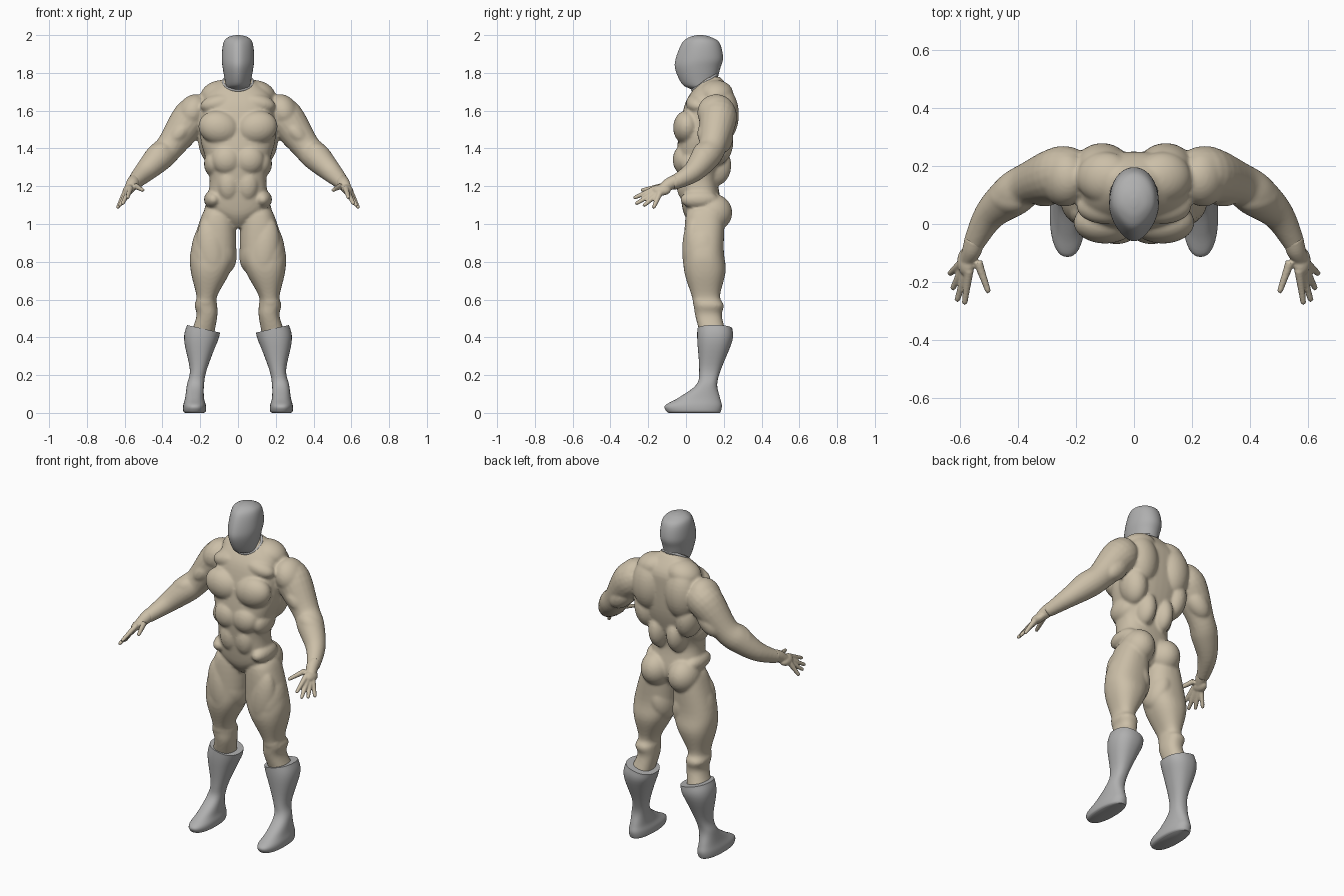
import bpy
import bmesh
import math
from mathutils import Vector, Matrix

old_cube = bpy.data.objects.get("Cube")
if old_cube:
    bpy.data.objects.remove(old_cube, do_unlink=True)

# Part sizes are written in hundredths of a unit
UNIT = Matrix.Scale(0.01, 4)
SIDES = {"left": 1, "right": -1}


def make_material(name, colour):
    material = bpy.data.materials.new(name)
    material.use_nodes = True
    material.diffuse_color = (*colour, 1)
    shader = material.node_tree.nodes["Principled BSDF"]
    shader.inputs["Base Color"].default_value = (*colour, 1)
    return material


skin = make_material("warm beige", (0.6, 0.52, 0.39))
grey = make_material("soft grey", (0.43, 0.43, 0.43))


def bridge_rings(bm, rings):
    """Skin a list of point rings and cap both ends."""
    rows = [[bm.verts.new(point) for point in ring] for ring in rings]
    for low, high in zip(rows, rows[1:]):
        for i in range(len(low)):
            bm.faces.new((low[i - 1], low[i], high[i], high[i - 1]))
    bm.faces.new(rows[0])
    bm.faces.new(rows[-1])


def smooth_rows(rows, steps=5):
    """Smooth spline through profile rows."""
    rows = [Vector(row) for row in rows]
    last = len(rows) - 1
    result = []
    for i in range(last):
        start, end = rows[i], rows[i + 1]
        leave = (end - rows[max(i - 1, 0)]) / 2
        arrive = (rows[min(i + 2, last)] - start) / 2
        for step in range(steps):
            t = step / steps
            ease = t * t * (3 - 2 * t)
            result.append(start.lerp(end, ease) + leave * (t * (1 - t) ** 2)
                          - arrive * (t * t * (1 - t)))
    return result + [rows[last]]


def superellipse(angle, power):
    c, s = math.cos(angle), math.sin(angle)
    return (math.copysign(abs(c) ** (2 / power), c),
            math.copysign(abs(s) ** (2 / power), s))


def loft(bm, rows, side=1, power=2.3, taper=0.0, tilt=0.0, segments=40):
    """Stack sections given as height, inner x, outer x, front, back."""
    rings = []
    rows = smooth_rows(rows)
    top = rows[-1][0]
    for z, inner, outer, front, back in rows:
        middle, half = (inner + outer) / 2, (outer - inner) / 2
        lean = tilt * max(0, 1 - (top - z) / 10)
        ring = []
        for i in range(segments):
            px, py = superellipse(math.tau * i / segments, power)
            px *= 1 - taper * max(0, -py) ** 2
            y = (front + back) / 2 + py * (back - front) / 2
            ring.append((side * (middle + px * half), y, z + lean * px * half))
        rings.append(ring)
    bridge_rings(bm, rings)


def centred(rows):
    """Turn height, half width, front, back into full sections."""
    return [(z, -width, width, front, back) for z, width, front, back in rows]


def tube(bm, path, side=1, segments=20):
    """Round limb along a path of x, y, z, radius."""
    rows = smooth_rows(path)
    rings = []
    for i, row in enumerate(rows):
        ahead = rows[min(i + 1, len(rows) - 1)].xyz - rows[max(i - 1, 0)].xyz
        turn = ahead.to_track_quat('Z', 'Y')
        ring = []
        for k in range(segments):
            angle = math.tau * k / segments
            point = row.xyz + turn @ Vector((math.cos(angle), math.sin(angle), 0)) * row.w
            ring.append((side * point.x, point.y, point.z))
        rings.append(ring)
    bridge_rings(bm, rings)


def blob(bm, side, centre, radii, lean=0):
    """Ellipsoid muscle leaning sideways by some degrees."""
    matrix = (Matrix.Diagonal((side, 1, 1, 1)) @ Matrix.Translation(centre)
              @ Matrix.Rotation(math.radians(lean), 4, 'Y')
              @ Matrix.Diagonal((*radii, 1)))
    bmesh.ops.create_uvsphere(bm, u_segments=28, v_segments=18, radius=1, matrix=matrix)


def finish(bm, name, material, voxel=0.0, relax=0):
    """Make the object, fusing its overlapping shapes when asked."""
    bm.transform(UNIT)
    bmesh.ops.recalc_face_normals(bm, faces=bm.faces)
    mesh = bpy.data.meshes.new(name)
    bm.to_mesh(mesh)
    bm.free()
    mesh.materials.append(material)
    mesh.shade_smooth()
    mesh.set_sharp_from_angle(angle=math.radians(50))
    obj = bpy.data.objects.new(name, mesh)
    bpy.context.collection.objects.link(obj)
    if voxel:
        remesh = obj.modifiers.new("fuse", 'REMESH')
        remesh.mode = 'VOXEL'
        remesh.voxel_size = voxel
        remesh.use_smooth_shade = True
        soften = obj.modifiers.new("soften", 'SMOOTH')
        soften.factor = 0.5
        soften.iterations = relax


# Torso core
body = bmesh.new()
loft(body, centred([(98, 3, 4, 14), (103, 9, 0, 18), (109, 16, -2, 19), (123, 15, -4, 17),
                    (134, 17, -5, 21), (146, 20, -4, 24), (162, 19, -1, 25),
                    (170, 16, 3, 24), (178, 6, 10, 18)]), power=2.5)

# Muscles of one side: centre, radii, lean
torso_muscles = {
    "chest": ((10, 0.5, 151), (11, 7.3, 9), -12),
    "collar": ((10, 6, 164), (10, 6, 5), 12),
    "neck_slope": ((10, 16, 169), (10, 9, 7), 14),
    "upper_back": ((11, 19, 158), (10, 9, 15)),
    "side_back": ((14, 16, 143), (7, 9, 12), 8),
    "upper_belly": ((6, -1, 134), (8, 6, 8)),
    "lower_belly": ((5, 0, 121), (6, 5, 9)),
    "ribs": ((13, 6, 132), (5, 9, 7)),
    "flank": ((13, 7, 113), (5, 10, 5), -10),
    "lower_back": ((6, 15, 131), (6, 9, 11)),
    "buttock": ((9, 14, 106), (9, 10.5, 10)),
}
limb_muscles = {
    "shoulder": ((24, 16, 159), (8, 10, 10), -25),
    "upper_arm_front": ((31, 12, 148), (5, 6, 9), -42),
    "upper_arm_back": ((29, 19, 146), (6, 6, 10), -42),
    "forearm_outer": ((43, 9, 136), (6, 6, 9), -50),
    "outer_thigh": ((17, 9, 83), (8, 10, 17)),
    "inner_thigh": ((8, 10, 87), (7, 10, 13), 12),
    "front_thigh": ((14, 4, 86), (8, 6, 18), 6),
    "knee": ((17, 8, 59), (5, 4.5, 4)),
}
leg = [(109, 6, 16, 5, 17), (105, 2, 19, 0, 20), (86, 1, 25, -1, 20), (75, 4, 25, -1, 21),
       (62, 11, 22, 3, 18), (57, 11, 23, 4, 20), (51, 11, 22, 5, 19), (40, 13, 26, 8, 22)]
arm = [(19, 17, 161, 8), (25, 17, 156, 10), (36, 14, 141, 7.5), (42, 10, 135, 7.5),
       (50, 3, 127, 5.5), (56, -8, 121, 3.5)]
for side in SIDES.values():
    loft(body, leg, side)
    tube(body, arm, side)
    for muscle in (*torso_muscles.values(), *limb_muscles.values()):
        blob(body, side, *muscle)
finish(body, "body", skin, voxel=0.008, relax=5)

# Hands: palm plus the root and tip of each digit
digits = {
    "thumb": ((54, -13, 120), (50.5, -23, 118)),
    "index": ((57, -16, 119), (58.5, -27, 114)),
    "middle": ((58, -16, 117), (61, -26, 111)),
    "ring": ((59, -15, 116), (62.5, -22, 110)),
    "little": ((60, -14, 116), (63.5, -17, 109)),
}
for label, side in SIDES.items():
    hand = bmesh.new()
    tube(hand, [(55, -5, 123, 3.4), (56, -9, 121, 3.4), (58, -13, 118, 2.5)], side)
    blob(hand, side, (58, -13, 118), (3.4, 5, 2.6), 40)
    for root, tip in digits.values():
        tube(hand, [(*root, 1.6), (*tip, 1)], side)
        blob(hand, side, tip, (1, 1, 1))
    finish(hand, label + "_hand", skin, voxel=0.005, relax=3)

# Boots with a slanted hem
boot = [(0, 18, 28, -9, 18), (1, 17, 29, -10.5, 18.5), (4, 17, 29, -11, 19),
        (8, 18, 28, -4, 18), (15, 18, 27, 5.5, 16.5), (23, 16.5, 25.5, 7, 18.5),
        (38, 11, 28.5, 6, 24.5), (44.5, 9.5, 27, 6, 24.5)]
for label, side in SIDES.items():
    shell = bmesh.new()
    loft(shell, boot, side, tilt=0.23)
    finish(shell, label + "_boot", grey)

# Hooded head and neck
head = bmesh.new()
loft(head, centred([(166, 6, 6, 16), (171, 6, 3, 16), (174, 6.5, -2, 16), (182, 8, -5.7, 18),
                    (188, 8.6, -5.3, 19.6), (196, 7.7, -2, 17.7), (199, 5, 2, 13),
                    (200, 1, 6, 9)]), power=2.1, taper=0.3)
finish(head, "head", grey)

# Slanted hood collar
collar = bmesh.new()
slant = Matrix.Translation((0, 10, 175)) @ Matrix.Rotation(math.radians(33), 4, 'X')
hoop = [slant @ Vector((*superellipse(math.tau * i / 32, 2), 0)) for i in range(33)]
centre = slant.translation
tube(collar, [(*centre.lerp(point, 7.7), 0.8) for point in hoop], segments=8)
finish(collar, "hood_collar", grey)
